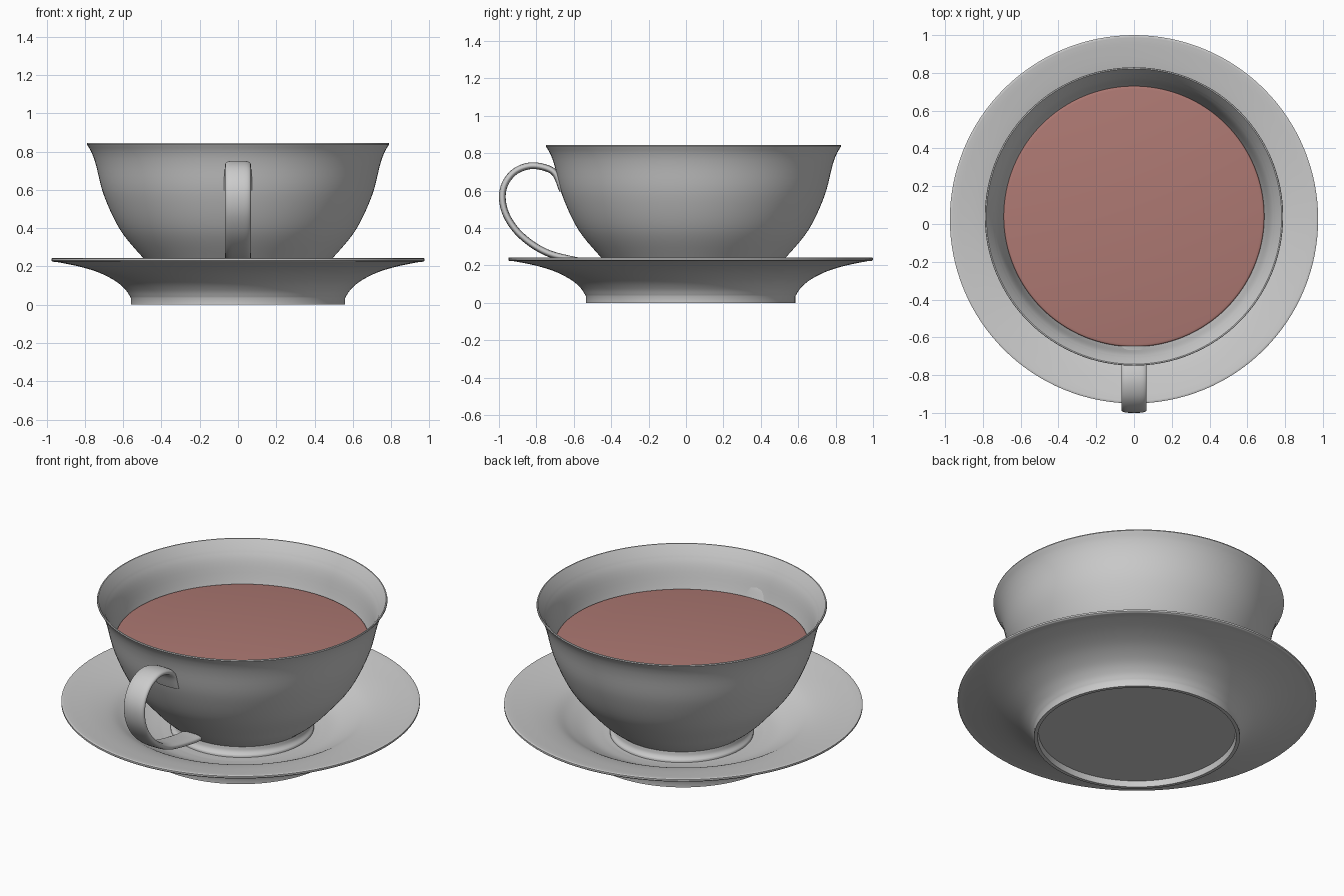
import bpy, bmesh, math
from mathutils import Vector

if "Cube" in bpy.data.objects:
    bpy.data.objects.remove(bpy.data.objects["Cube"])


def smooth_path(pts, n=5):
    # Catmull-Rom curve through 2D points
    p = [Vector(q) for q in pts]
    p = [2 * p[0] - p[1]] + p + [2 * p[-1] - p[-2]]
    out = []
    for i in range(1, len(p) - 2):
        a, b, c, d = p[i - 1:i + 3]
        for k in range(n):
            t = k / n
            out.append(0.5 * (2 * b + (c - a) * t + (2 * a - 5 * b + 4 * c - d) * t * t
                              + (3 * b - a - 3 * c + d) * t ** 3))
    return out + [p[-2]]


def finish(name, bm, angle=40):
    bmesh.ops.remove_doubles(bm, verts=bm.verts, dist=1e-5)
    bmesh.ops.recalc_face_normals(bm, faces=bm.faces)
    me = bpy.data.meshes.new(name)
    bm.to_mesh(me)
    bm.free()
    ob = bpy.data.objects.new(name, me)
    bpy.context.collection.objects.link(ob)
    bpy.ops.object.select_all(action='DESELECT')
    ob.select_set(True)
    bpy.context.view_layer.objects.active = ob
    bpy.ops.object.shade_smooth_by_angle(angle=math.radians(angle))
    return ob


def lathe(name, spans, cy, steps=128):
    # each span is a smooth (radius, z) run; corners fall between spans
    bm = bmesh.new()
    pts = []
    for s in spans:
        pts += smooth_path(s) if len(s) > 2 else [Vector(q) for q in s]
    pts = [q for i, q in enumerate(pts) if i == 0 or (q - pts[i - 1]).length > 1e-5]
    vs = [bm.verts.new((max(q.x, 0), 0, q.y)) for q in pts]
    es = [bm.edges.new(e) for e in zip(vs, vs[1:])]
    bmesh.ops.spin(bm, geom=vs + es, cent=(0, 0, 0), axis=(0, 0, 1),
                   angle=math.tau, steps=steps, use_merge=True)
    ob = finish(name, bm)
    ob.location.y = cy
    return ob


# Saucer with a recessed foot ring
lathe("saucer", [
    [(0, 0.035), (0.535, 0.035)],
    [(0.54, 0), (0.56, 0)],
    [(0.56, 0.035), (0.585, 0.075), (0.635, 0.12), (0.72, 0.165), (0.82, 0.197),
     (0.93, 0.22), (0.97, 0.225)],
    [(0.975, 0.23), (0.975, 0.24)],
    [(0.97, 0.243), (0.92, 0.236), (0.8, 0.213), (0.7, 0.183), (0.62, 0.14),
     (0.52, 0.095), (0.42, 0.075)],
    [(0.42, 0.075), (0, 0.075)],
], 0.025)

# Cup: foot, outer wall, flared rim, inner wall
lathe("cup", [
    [(0, 0.09), (0.365, 0.09)],
    [(0.37, 0.075), (0.39, 0.075)],
    [(0.39, 0.085), (0.375, 0.105), (0.37, 0.13)],
    [(0.37, 0.13), (0.43, 0.178), (0.496, 0.245), (0.615, 0.39), (0.7, 0.57),
     (0.742, 0.73), (0.765, 0.795), (0.79, 0.838)],
    [(0.788, 0.844), (0.782, 0.844)],
    [(0.75, 0.795), (0.722, 0.73), (0.68, 0.57), (0.595, 0.4), (0.476, 0.255),
     (0.35, 0.16), (0.2, 0.135), (0, 0.13)],
], 0.04)

# Liquid surface, with a slightly turned-down edge
liquid = lathe("liquid", [
    [(0, 0.617), (0.675, 0.617)],
    [(0.675, 0.617), (0.686, 0.614), (0.69, 0.605)],
], 0.04)
mat = bpy.data.materials.new("liquid_brown")
mat.diffuse_color = (0.42, 0.19, 0.17, 1)
mat.use_nodes = True
mat.node_tree.nodes["Principled BSDF"].inputs["Base Color"].default_value = mat.diffuse_color
liquid.data.materials.append(mat)

# Handle: flat rounded strap swept along a curve in the YZ plane
path = smooth_path([(-0.66, 0.60), (-0.695, 0.685), (-0.745, 0.72), (-0.83, 0.733),
                    (-0.91, 0.705), (-0.963, 0.645), (-0.982, 0.57), (-0.965, 0.48),
                    (-0.91, 0.39), (-0.83, 0.318), (-0.74, 0.267), (-0.64, 0.238),
                    (-0.52, 0.215), (-0.44, 0.205)], 6)
bm = bmesh.new()
rings = []
N = 24
for i, q in enumerate(path):
    t = (path[min(i + 1, len(path) - 1)] - path[max(i - 1, 0)]).normalized()
    nrm = Vector((-t.y, t.x))
    width = 0.067 + 0.008 * max(0, 1 - i / 12)
    ring = []
    for k in range(N):
        a = math.tau * k / N
        c, s = math.cos(a), math.sin(a)
        u = math.copysign(abs(c) ** 0.6, c) * width
        v = math.copysign(abs(s) ** 0.8, s) * 0.018
        ring.append(bm.verts.new((u, q.x + nrm.x * v, q.y + nrm.y * v)))
    rings.append(ring)
for r0, r1 in zip(rings, rings[1:]):
    for k in range(N):
        j = (k + 1) % N
        bm.faces.new((r0[k], r0[j], r1[j], r1[k]))
bm.faces.new(rings[0])
bm.faces.new(rings[-1])
finish("handle", bm, 50)
